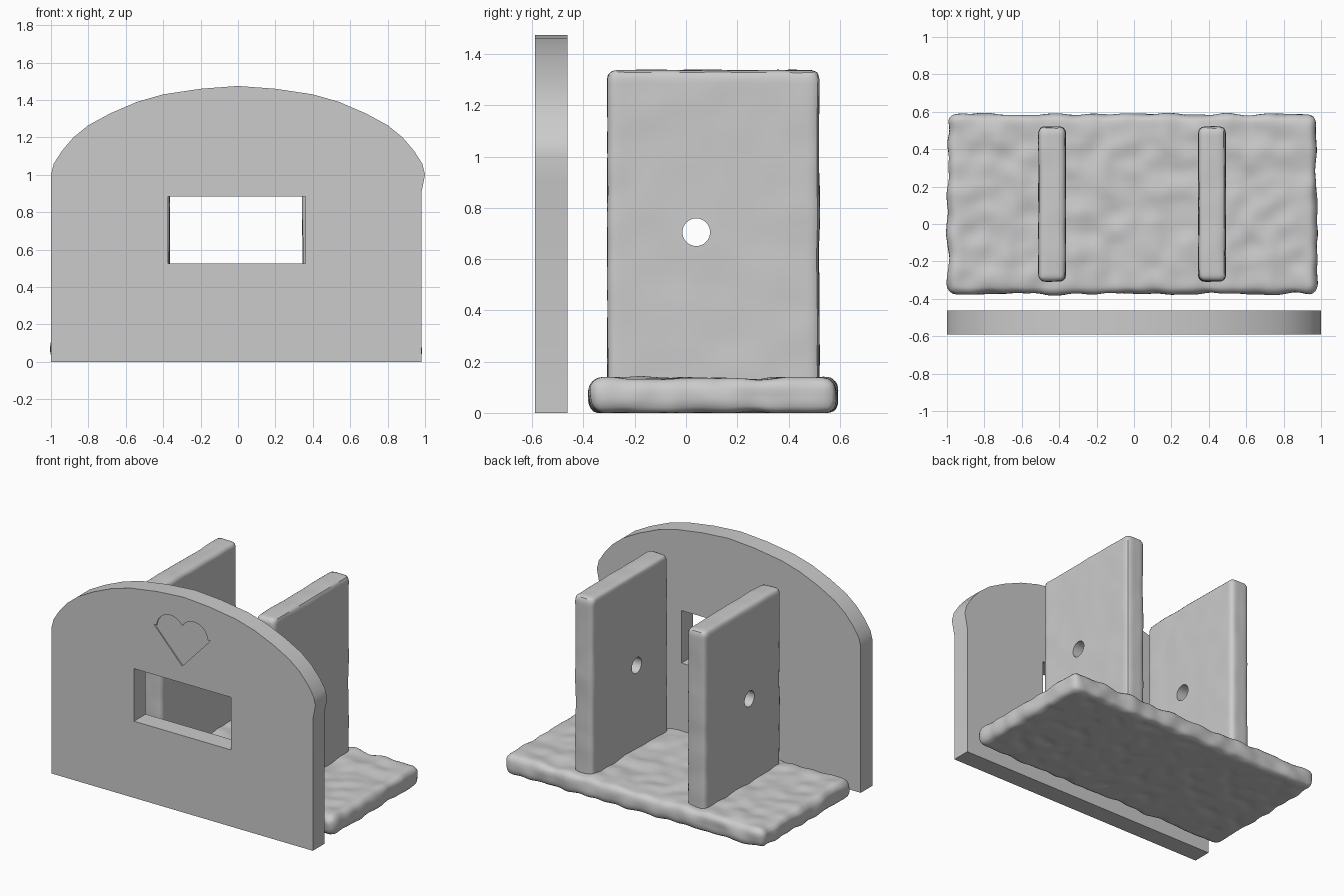
import bpy, bmesh, math
from mathutils import Vector, noise

cube = bpy.data.objects.get("Cube")
if cube:
    bpy.data.objects.remove(cube, do_unlink=True)

grey = bpy.data.materials.new("plain_grey")
grey.use_nodes = True
grey.diffuse_color = (0.6, 0.6, 0.6, 1)
grey.node_tree.nodes["Principled BSDF"].inputs["Base Color"].default_value = (0.6, 0.6, 0.6, 1)


def add_object(name, bm):
    bmesh.ops.recalc_face_normals(bm, faces=bm.faces)
    mesh = bpy.data.meshes.new(name)
    bm.to_mesh(mesh)
    bm.free()
    mesh.materials.append(grey)
    obj = bpy.data.objects.new(name, mesh)
    bpy.context.collection.objects.link(obj)
    return obj


def activate(obj):
    bpy.ops.object.select_all(action='DESELECT')
    obj.select_set(True)
    bpy.context.view_layer.objects.active = obj


def box(name, lo, hi):
    lo, hi = Vector(lo), Vector(hi)
    bm = bmesh.new()
    bmesh.ops.create_cube(bm, size=1)
    for v in bm.verts:
        v.co = (lo + hi) / 2 + v.co * (hi - lo)
    return add_object(name, bm)


def extrude_profile(name, points, y0, y1):
    """Extrude an x/z outline along y."""
    bm = bmesh.new()
    face = bm.faces.new([bm.verts.new((x, y0, z)) for x, z in points])
    new = bmesh.ops.extrude_face_region(bm, geom=[face])["geom"]
    bmesh.ops.translate(bm, vec=(0, y1 - y0, 0),
                        verts=[g for g in new if isinstance(g, bmesh.types.BMVert)])
    return add_object(name, bm)


def cut(obj, cutter):
    mod = obj.modifiers.new("cut", 'BOOLEAN')
    mod.operation = 'DIFFERENCE'
    mod.solver = 'EXACT'
    mod.object = cutter
    activate(obj)
    bpy.ops.object.modifier_apply(modifier=mod.name)
    bpy.data.objects.remove(cutter, do_unlink=True)


def roughen(obj, radius, amount, scale):
    """Round the edges and give the surface a hand-shaped waviness."""
    activate(obj)
    bevel = obj.modifiers.new("round", 'BEVEL')
    bevel.width, bevel.segments = radius, 4
    bpy.ops.object.modifier_apply(modifier=bevel.name)
    remesh = obj.modifiers.new("dense", 'REMESH')
    remesh.mode, remesh.voxel_size = 'VOXEL', 0.016
    bpy.ops.object.modifier_apply(modifier=remesh.name)
    normals = [v.normal.copy() for v in obj.data.vertices]
    for v, n in zip(obj.data.vertices, normals):
        v.co += n * amount * noise.noise(v.co * scale)
        v.co.z = max(v.co.z, 0)


def smooth(obj):
    activate(obj)
    bpy.ops.object.shade_smooth_by_angle(angle=math.radians(35))


# Front panel with an arched top
arch = [(1.0, 1.0), (0.985, 1.06), (0.94, 1.13), (0.88, 1.2), (0.8, 1.265),
        (0.68, 1.33), (0.54, 1.39), (0.4, 1.43), (0.2, 1.46)]
outline = ([(-1, 0), (0.98, 0), (0.98, 0.9)] + arch + [(0, 1.475)]
           + [(-x, z) for x, z in reversed(arch)])
panel = extrude_profile("front_panel", outline, -0.59, -0.463)
cut(panel, box("window_cutter", (-0.375, -1, 0.525), (0.36, 0, 0.885)))

# Shallow heart recess above the window
mid = -0.01
right_lobe = []
for i in range(13):
    a = math.radians(5 + i * (149 - 5) / 12)
    right_lobe.append((0.09 + 0.105 * math.cos(a), 1.22 + 0.105 * math.sin(a)))
right_lobe[-1] = (0, right_lobe[-1][1])
half = [(0.215, 1.23)] + right_lobe
heart = [(0, 1.0)] + half + [(-x, z) for x, z in reversed(half[:-1])]
cut(panel, extrude_profile("heart_cutter", [(x + mid, z) for x, z in heart], -0.7, -0.582))
smooth(panel)

# Base slab
base = box("base_slab", (-0.995, -0.373, 0), (0.975, 0.588, 0.133))
roughen(base, 0.045, 0.014, 9)
smooth(base)

# Two uprights, each with a round hole
for name, x0, x1 in (("right_upright", -0.51, -0.365), ("left_upright", 0.345, 0.49)):
    upright = box(name, (x0, -0.307, 0.08), (x1, 0.52, 1.338))
    roughen(upright, 0.03, 0.004, 7)
    bm = bmesh.new()
    bmesh.ops.create_cone(bm, cap_ends=True, segments=32, radius1=0.054, radius2=0.054, depth=0.5)
    for v in bm.verts:
        v.co = ((x0 + x1) / 2 + v.co.z, 0.04 + v.co.x, 0.705 + v.co.y)
    cut(upright, add_object("hole_cutter", bm))
    smooth(upright)
